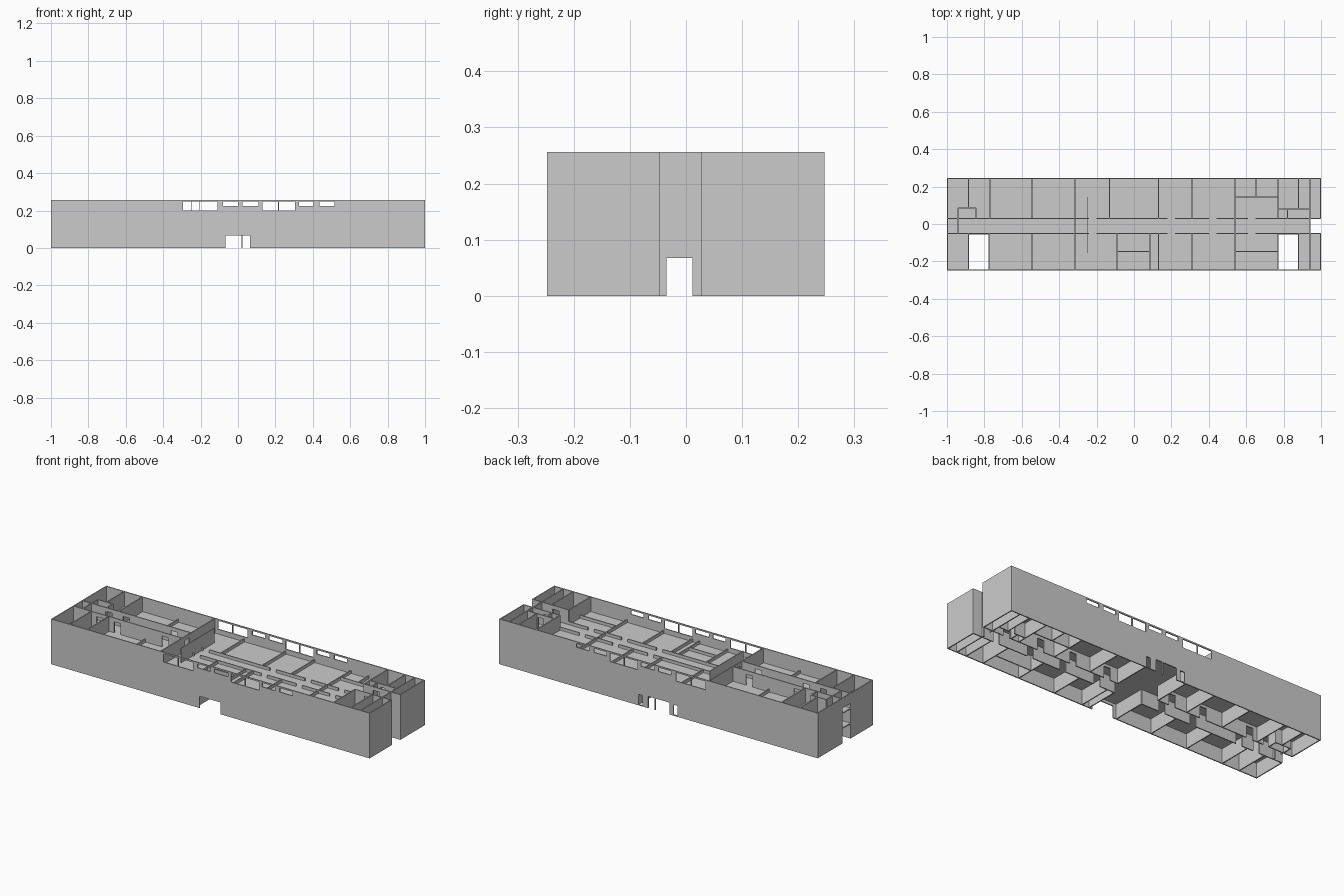
import bpy, bmesh

if "Cube" in bpy.data.objects:
    bpy.data.objects.remove(bpy.data.objects["Cube"])

H, F1, F2, LOW = 0.256, 0.085, 0.17, 0.19   # wall top, floor levels, low partition top
YF, YB = -0.248, 0.247                      # outer wall planes
CF, CB = -0.05, 0.03                        # corridor wall planes
T = 0.006


def panel(name, axis, pos, u0, u1, v0, v1, holes=(), t=T):
    """Flat panel normal to axis, with rectangular holes; only exposed faces are made."""
    us = sorted({u0, u1} | {u for h in holes for u in h[:2] if u0 < u < u1})
    vs = sorted({v0, v1} | {v for h in holes for v in h[2:] if v0 < v < v1})

    def solid(i, k):
        if not (0 <= i < len(us) - 1 and 0 <= k < len(vs) - 1):
            return False
        u, v = (us[i] + us[i + 1]) / 2, (vs[k] + vs[k + 1]) / 2
        return not any(a < u < b and c < v < d for a, b, c, d in holes)

    bm = bmesh.new()

    def face(pts):
        vv = []
        for u, v, w in pts:
            w = pos + w * t / 2
            vv.append(bm.verts.new({'x': (w, u, v), 'y': (u, w, v), 'z': (u, v, w)}[axis]))
        bm.faces.new(vv)

    for i in range(len(us) - 1):
        for k in range(len(vs) - 1):
            if not solid(i, k):
                continue
            a, b, c, d = us[i], us[i + 1], vs[k], vs[k + 1]
            for s in (-1, 1):
                face([(a, c, s), (b, c, s), (b, d, s), (a, d, s)])
            for di, dk, p, q in ((-1, 0, (a, c), (a, d)), (1, 0, (b, c), (b, d)),
                                 (0, -1, (a, c), (b, c)), (0, 1, (a, d), (b, d))):
                if not solid(i + di, k + dk):
                    face([(*p, -1), (*q, -1), (*q, 1), (*p, 1)])
    bmesh.ops.remove_doubles(bm, verts=bm.verts, dist=1e-5)
    bmesh.ops.recalc_face_normals(bm, faces=bm.faces)
    me = bpy.data.meshes.new(name)
    bm.to_mesh(me)
    bm.free()
    ob = bpy.data.objects.new(name, me)
    bpy.context.collection.objects.link(ob)
    return ob


# Outer long walls with the upper windows and main entrances
windows = [(-.295, -.207, .2, .248), (-.202, -.11, .2, .248), (-.08, 0, .225, .248),
           (.025, .11, .225, .248), (.13, .215, .2, .248), (.22, .305, .2, .248),
           (.325, .405, .225, .248), (.435, .515, .225, .248)]
entrance = (-.068, .065, 0, .067)
side_lights = [(-.12, -.094, .005, .062), (.1, .126, .005, .062)]
panel("front_wall", 'y', YF + T / 2, -1, 1, 0, H, windows + [entrance])
panel("back_wall", 'y', YB - T / 2, -1, 1, 0, H, windows + [entrance] + side_lights)
panel("entrance_post", 'y', YB - T / 2, .018, .024, 0, .067)

# End walls, right recess and left recess
panel("left_end_wall", 'x', -1 + T / 2, YF, YB, 0, H, [(CF, CB, 0, .2)])
panel("right_end_wall", 'x', 1 - T / 2, YF, YB, 0, H, [(CF, CB, 0, H)])
end_door = (-.035, .012, 0, .067)
for x in (-.94, .94):
    panel("corridor_end_wall", 'x', x, CF, CB, 0, H, [end_door])

# Upper floors with open stair shafts and the right recess
shafts = [(-.885, -.775, YF, -.055), (.77, .88, YF, -.055), (.94, 1, CF, CB)]
for z in (F1, F2):
    panel("floor_slab", 'z', z, -1, 1, YF, YB, shafts)

# Long corridor walls, with a door to each room on every storey
door_xs = [-.72, -.42, -.22, .2, .42, .63]
for y in (CF, CB):
    lower = [(x - .02, x + .02, z, z + .067) for x in door_xs for z in (0, F1 + .003)]
    lower += [(-.09 if y == CF else -.13, .085 if y == CF else .13, 0, F1)]
    lower += [(x - .02, x + .02, z, z + .067) for x in (-.83, .85) for z in (0, F1 + .003)]
    panel("corridor_wall", 'y', y, -1, 1, 0, F2, lower)
    top = [(x - .02, x + .02, F2, F2 + .065) for x in (-.83, -.72, -.42)]
    panel("upper_corridor_left", 'y', y, -1, -.315, F2, H, top)
    gaps = [(x - .02, x + .02, F2 + .003, LOW) for x in door_xs[2:]]
    panel("upper_corridor_low", 'y', y, -.315, .77, F2, LOW, gaps)
    panel("upper_corridor_right", 'y', y, .77, 1, F2, H, [(.83, .87, F2, F2 + .065)])

# Cross partitions: full height near the ends, low in the middle
for x in (-.77, -.545, -.315, -.13, .13, .31, .54, .77, .94):
    top = LOW if x in (-.545, -.13, .13, .31, .54) else H
    panel("back_partition", 'x', x, CB, YB, 0, top)
for x in (-.885, -.775, -.545, -.315, .13, .31, .54, .77, .88, .94):
    top = LOW if x in (-.545, .13, .31, .54) else H
    panel("front_partition", 'x', x, YF, CF, 0, top)
for x in (-.885, .88):
    panel("wash_room_partition", 'x', x, .083, YB, 0, H)
panel("upper_cross_wall", 'x', -.315, CF, CB, F2, H, [(-.03, .01, F2, F2 + .065)])
panel("upper_low_cross_wall", 'x', .54, CF, CB, F2, LOW)
panel("tall_screen", 'x', -.25, -.155, .145, F2, H, t=.005)

# Entrance hall side walls and upper lobby divider
for x in (-.09, .085):
    panel("hall_side_wall", 'x', x, YF, CF, 0, LOW)
panel("lobby_divider", 'y', -.148, -.09, .085, F1, LOW)

# Small rooms at both ends
panel("left_closet_wall", 'y', .085, -.94, -.845, 0, H)
for x in (-.94, -.845):
    panel("left_closet_side", 'x', x, CB, .085, 0, H)
panel("right_closet_wall", 'y', .08, .77, .94, 0, H, [(.84, .87, 0, .067), (.84, .87, F2, .237)])
panel("right_closet_side", 'x', .82, CB, .08, 0, H)
for y in (.145, -.148):
    panel("store_room_wall", 'y', y, .54, .77, 0, LOW)
panel("store_room_divider", 'x', .652, .145, YB, 0, LOW)
